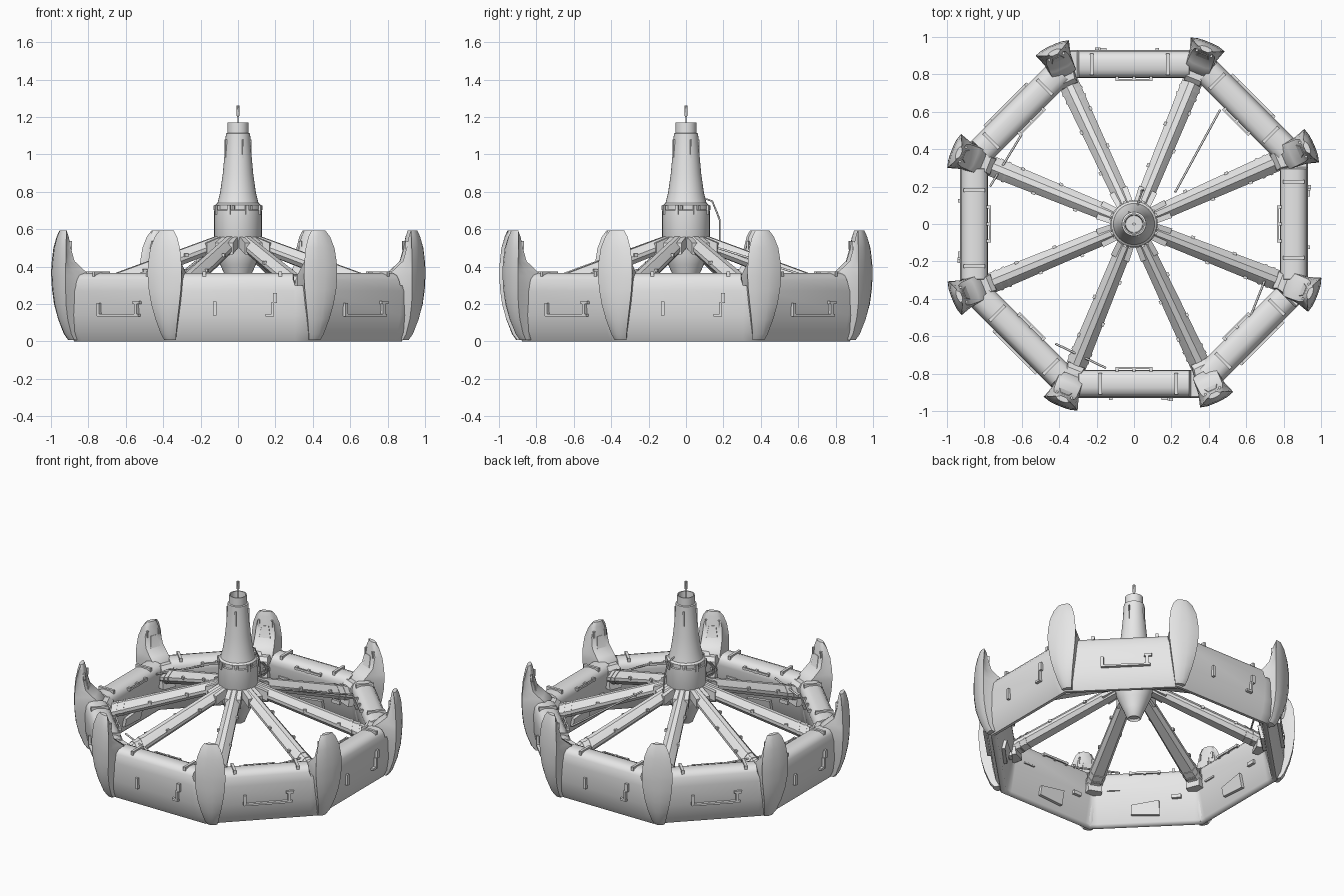
import bpy, bmesh, math
from mathutils import Matrix, Vector

cube = bpy.data.objects.get("Cube")
if cube:
    bpy.data.objects.remove(cube, do_unlink=True)

grey = bpy.data.materials.new("hull_grey")
grey.use_nodes = True
grey.diffuse_color = (0.8, 0.8, 0.8, 1)
grey.node_tree.nodes["Principled BSDF"].inputs["Base Color"].default_value = (0.8, 0.8, 0.8, 1)

SIDES = [math.radians(45 * k) for k in range(8)]
# The corner units are not spaced quite evenly
NUDGE = (1.3, 0.2, 2.4, 0.4, 0, 0.3, 2.7, 1.1)
CORNERS = [math.radians(22.5 + n) + a for a, n in zip(SIDES, NUDGE)]


def spin(a):
    return Matrix.Rotation(a, 4, 'Z')


def finish(name, bm, smooth=35):
    bmesh.ops.recalc_face_normals(bm, faces=bm.faces)
    me = bpy.data.meshes.new(name)
    bm.to_mesh(me)
    bm.free()
    me.materials.append(grey)
    ob = bpy.data.objects.new(name, me)
    bpy.context.collection.objects.link(ob)
    bpy.ops.object.select_all(action='DESELECT')
    ob.select_set(True)
    bpy.context.view_layer.objects.active = ob
    bpy.ops.object.shade_smooth_by_angle(angle=math.radians(smooth))


def loft(bm, rings, mat=Matrix(), caps=True):
    rows = [[bm.verts.new(mat @ Vector(p)) for p in ring] for ring in rings]
    n = len(rows[0])
    for a, b in zip(rows, rows[1:]):
        for i in range(n):
            j = (i + 1) % n
            bm.faces.new((a[i], a[j], b[j], b[i]))
    if caps:
        bm.faces.new(rows[0])
        bm.faces.new(rows[-1])


def mirrored(half, z):
    return [(r, t, z) for r, t in half] + [(r, -t, z) for r, t in reversed(half)]


def box(bm, centre, size, mat=Matrix()):
    m = mat @ Matrix.Translation(centre) @ Matrix.Diagonal((*size, 1))
    bmesh.ops.create_cube(bm, size=1, matrix=m)


def rod(name, points, radius):
    cu = bpy.data.curves.new(name, 'CURVE')
    cu.dimensions = '3D'
    cu.bevel_depth = radius
    cu.bevel_resolution = 1
    cu.use_fill_caps = True
    sp = cu.splines.new('POLY')
    sp.points.add(len(points) - 1)
    for p, co in zip(sp.points, points):
        p.co = (*co, 1)
    cu.materials.append(grey)
    ob = bpy.data.objects.new(name, cu)
    bpy.context.collection.objects.link(ob)


def lathe(name, profile, steps=32):
    bm = bmesh.new()
    rings = []
    for r, z in profile:
        rings.append([(r * math.cos(2 * math.pi * i / steps),
                       r * math.sin(2 * math.pi * i / steps), z) for i in range(steps)])
    loft(bm, rings)
    finish(name, bm)


# Octagonal ring: full-height segments, lowered where they meet at the corners
section = [(.8, .352), (.825, .362), (.875, .365), (.905, .354), (.922, .33), (.93, .27),
           (.922, .14), (.902, .05), (.875, 0), (.855, 0), (.842, .015), (.8, .2), (.78, .3),
           (.783, .33)]
bm = bmesh.new()
tan = math.tan(math.pi / 8)
for a in SIDES:
    low = [(r, min(z, .3)) for r, z in section]
    rings = [[(r, -r * tan, z) for r, z in low],
             [(r, -.305, z) for r, z in low],
             [(r, -.295, z) for r, z in section]]
    rings += [[(x, -y, z) for x, y, z in ring] for ring in reversed(rings)]
    loft(bm, rings, spin(a), caps=False)
bmesh.ops.remove_doubles(bm, verts=bm.verts, dist=.0005)
finish("ring_wall", bm, 50)

# Raised straps, wall handles and interior fittings of the ring
straps, handles, fittings = bmesh.new(), bmesh.new(), bmesh.new()
for k, a in enumerate(SIDES):
    m = spin(a)
    for y in (-.18, .225):
        box(straps, (.855, y, .361), (.115, .018, .026), m)
    if k % 2 == 0:
        box(handles, (.93, -.125, .175), (.022, .018, .075), m)
        box(handles, (.93, .17, .14), (.022, .045, .014), m)
        box(handles, (.932, .185, .175), (.022, .012, .07), m)
        box(handles, (.934, .198, .232), (.022, .022, .055), m)
    else:
        box(handles, (.93, .03, .14), (.024, .31, .013), m)
        for y, h in ((-.12, .07), (.165, .08)):
            box(handles, (.93, y, .135 + h / 2), (.022, .018, h), m)
        box(handles, (.932, .17, .207), (.02, .05, .016), m)
    # Hatch plate with a wedge shape, lying on the sloping inner wall
    wedge = [(-.09, .05), (.09, .06), (.09, .12), (-.09, .145)]
    loft(fittings, [[(.85 - z * .23 - d, y, z) for y, z in wedge] for d in (0, .025)], m)
    box(fittings, (.8, -.2, .17), (.02, .06, .025), m)
    box(fittings, (.793, .2, .23), (.015, .08, .012), m)
    # Inner grab rail
    box(fittings, (.77, 0, .335), (.01, .2, .014), m)
    for y in (-.09, 0, .09):
        box(fittings, (.777, y, .335), (.022, .016, .02), m)
finish("ring_straps", straps)
finish("wall_handles", handles)
finish("inner_fittings", fittings)

# Petal-shaped pods at the corners: height, inner radius, outer radius, half width
petal = [(.008, .915, .975, .034), (.04, .9, .997, .044), (.12, .882, 1.026, .064),
         (.2, .872, 1.043, .081), (.28, .868, 1.05, .093), (.35, .872, 1.052, .098),
         (.385, .915, 1.052, .098), (.43, .965, 1.05, .095), (.5, .983, 1.045, .085),
         (.56, .99, 1.034, .064), (.592, .997, 1.024, .042)]
pods, joints, ribs = bmesh.new(), bmesh.new(), bmesh.new()
for a in CORNERS:
    m = spin(a)
    rings = []
    for z, r0, r1, w in petal:
        half = [(r0, .35 * w), (r0 + .008, .68 * w), (r0 + .55 * (r1 - r0), .78 * w),
                (r1 - .014, w), (r1 - .003, .6 * w), (r1, .2 * w)]
        rings.append(mirrored(half, z))
    loft(pods, rings, m)
    # Neck joining beam, ring and pod
    loft(joints, [mirrored([(.8, .046), (.9, .06)], .2),
                  mirrored([(.815, .046), (.9, .06)], .325),
                  mirrored([(.84, .04), (.9, .055)], .35)], m)
    # Tapered brace behind the upper petal
    loft(ribs, [mirrored([(.93, .05), (1.01, .065)], .36),
                mirrored([(.962, .035), (1.01, .05)], .43),
                mirrored([(.98, .022), (1.01, .03)], .5)], m)
    for t in (-.042, .042):
        box(ribs, (.99, t, .515), (.02, .012, .045), m)
finish("corner_pods", pods, 50)
finish("corner_necks", joints)
finish("petal_braces", ribs)

# Radial beams with a narrow ridge, sloping down from hub to ring
beams, clamps = bmesh.new(), bmesh.new()


def beam_ring(r, w, h, grow=0):
    z = .605 - .34 * r
    half = [(.3 * w, z + grow), (.55 * w, z - .012 + grow), (w + grow, z - .45 * h),
            (w + grow, z - .7 * h), (.6 * w, z - h - grow)]
    return [(r, t, q) for t, q in half] + [(r, -t, q) for t, q in reversed(half)]


for a in CORNERS:
    m = spin(a)
    loft(beams, [beam_ring(.08, .043, .078), beam_ring(.85, .055, .09)], m)
    for r in (.73, .775):
        loft(clamps, [beam_ring(r, .054, .088, .004), beam_ring(r + .014, .054, .088, .004)], m)
    # Bracket fanning out where the beam meets the hub
    loft(clamps, [[(.11, -.045, z), (.2, -.052, z - .035), (.2, .052, z - .035), (.11, .045, z)]
                  for z in (.5, .562)], m)
    # Small lugs along the beam
    for i, r in enumerate((.32, .44, .56, .66)):
        box(clamps, (r, .05 * (-1) ** i, .57 - .34 * r), (.02, .014, .018), m)
    box(clamps, (.8, 0, .265), (.04, .06, .04), m)
finish("radial_beams", beams)
finish("beam_clamps", clamps)

# Central tower with an open top, and the tapered base below it
lathe("tower", [(.03, .3), (.038, .285), (.045, .29), (.068, .35), (.095, .41), (.115, .46),
                (.12, .54), (.127, .56), (.127, .7), (.122, .705), (.122, .73), (.11, .74),
                (.095, .8), (.081, .9), (.072, 1.0), (.067, 1.06), (.065, 1.112), (.056, 1.115),
                (.056, 1.17), (.049, 1.17), (.045, 1.1)])
lathe("mast", [(.0035, 1.09), (.0035, 1.2), (.008, 1.208), (.008, 1.262)], 10)

# Lugs around the tower
bm = bmesh.new()
for k, a in enumerate(SIDES):
    m = spin(a + math.radians(22.5))
    box(bm, (.122, 0, .705), (.022, .018, .05), m)
    box(bm, (.122, .025, .715), (.016, .01, .022), m)
    if k % 2 == 0:
        box(bm, (.067, 0, 1.03), (.016, .01, .1), m)
finish("tower_lugs", bm)

# Loose cable and thin bracing rods
rod("tower_cable", [(.02, .1, .765), (.03, .14, .75), (.04, .165, .69), (.04, .18, .65),
                    (.05, .18, .54)], .005)
rod("brace_back", [(.22, .17, .5), (.46, .61, .36)], .006)
rod("brace_left", [(-.77, .2, .33), (-.6, .48, .33)], .006)
rod("brace_front", [(-.42, -.64, .33), (-.15, -.77, .33)], .006)
rod("brace_right", [(.7, -.3, .33), (.62, -.5, .33)], .006)
